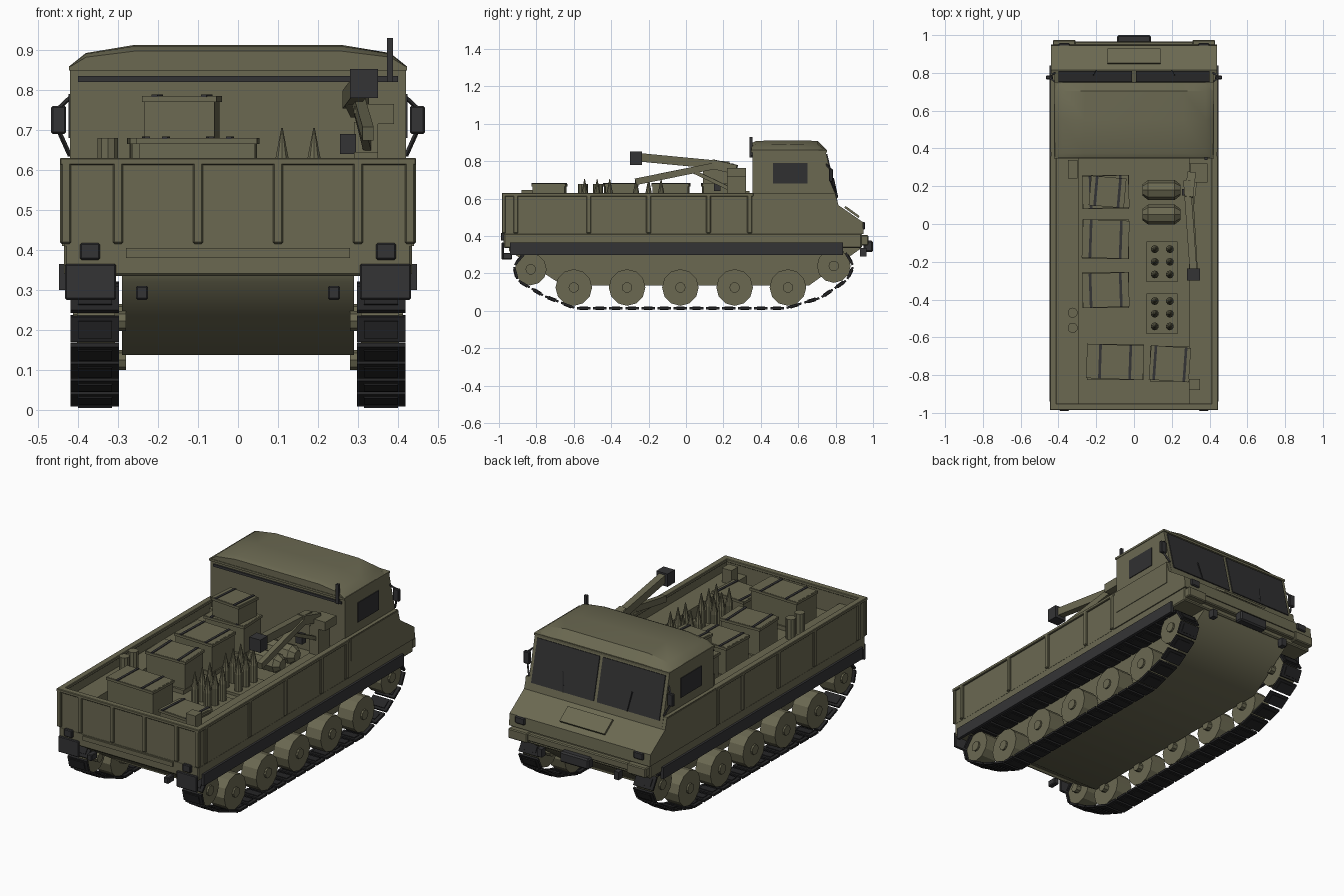
import bpy, bmesh, math
from mathutils import Vector, Matrix

cube = bpy.data.objects.get("Cube")
if cube:
    bpy.data.objects.remove(cube, do_unlink=True)


def material(name, color):
    m = bpy.data.materials.new(name)
    m.use_nodes = True
    m.diffuse_color = (*color, 1)
    bsdf = m.node_tree.nodes["Principled BSDF"]
    bsdf.inputs["Base Color"].default_value = (*color, 1)
    bsdf.inputs["Roughness"].default_value = 0.8
    return m


OLIVE = material("olive paint", (0.146, 0.14, 0.083))
DARK = material("dark grey metal", (0.034, 0.034, 0.036))
TRACK = material("black rubber", (0.018, 0.018, 0.019))
GLASS = material("dark glass", (0.03, 0.03, 0.031))


def finish(name, bm, mat, bevel=0.0, smooth=0):
    bmesh.ops.recalc_face_normals(bm, faces=bm.faces)
    me = bpy.data.meshes.new(name)
    bm.to_mesh(me)
    bm.free()
    me.materials.append(mat)
    ob = bpy.data.objects.new(name, me)
    bpy.context.collection.objects.link(ob)
    if bevel:
        mod = ob.modifiers.new("bevel", 'BEVEL')
        mod.width = bevel
        mod.segments = 1
    if smooth:
        bpy.ops.object.select_all(action='DESELECT')
        ob.select_set(True)
        bpy.context.view_layer.objects.active = ob
        bpy.ops.object.shade_smooth_by_angle(angle=math.radians(smooth))
    return ob


def box(name, center, size, mat=OLIVE, bevel=0.0, rot=None):
    bm = bmesh.new()
    m = Matrix.Translation(center) @ (rot or Matrix()) @ Matrix.Diagonal((*size, 1))
    bmesh.ops.create_cube(bm, size=1, matrix=m)
    return finish(name, bm, mat, bevel)


def span(name, x, y, z, mat=OLIVE, bevel=0.0):
    """Box given by its extents on each axis."""
    return box(name, [sum(a) / 2 for a in (x, y, z)], [abs(a[1] - a[0]) for a in (x, y, z)], mat, bevel)


def beam(name, p, q, w, h, mat=OLIVE):
    p, q = Vector(p), Vector(q)
    d = q - p
    return box(name, (p + q) / 2, (w, d.length, h), mat, rot=d.to_track_quat('Y', 'Z').to_matrix().to_4x4())


def cyl(name, center, r1, r2, depth, axis='Z', sides=12, mat=OLIVE):
    bm = bmesh.new()
    rot = Matrix.Rotation(math.pi / 2, 4, 'Y') if axis == 'X' else Matrix()
    bmesh.ops.create_cone(bm, cap_ends=True, segments=sides, radius1=r1, radius2=r2, depth=depth,
                          matrix=Matrix.Translation(center) @ rot)
    return finish(name, bm, mat)


def loft(name, sections, mat=OLIVE, smooth=0):
    """Skin matching closed rings of points and cap both ends."""
    bm = bmesh.new()
    rings = [[bm.verts.new(p) for p in s] for s in sections]
    n = len(rings[0])
    for a, b in zip(rings, rings[1:]):
        for i in range(n):
            bm.faces.new((a[i], a[(i + 1) % n], b[(i + 1) % n], b[i]))
    bm.faces.new(rings[0])
    bm.faces.new(rings[-1])
    return finish(name, bm, mat, smooth=smooth)


def prism(name, half, profile, smooth=0):
    return loft(name, [[(x, y, z) for y, z in profile] for x in (-half, half)], smooth=smooth)


# hull and body band
prism("lower_hull", 0.29, [(-0.95, 0.36), (-0.945, 0.32), (-0.66, 0.137), (0.66, 0.137), (0.93, 0.33), (0.93, 0.36)], smooth=70)
span("body_band", (-0.435, 0.435), (-0.975, 0.94), (0.335, 0.415), bevel=0.006)

# cargo bed: floor, ledges, walls, rails
span("bed_floor", (-0.43, 0.43), (-0.97, 0.36), (0.41, 0.50))
span("tail_gate", (-0.435, 0.435), (-0.975, -0.955), (0.41, 0.628))
span("tail_gate_rail", (-0.445, 0.445), (-0.985, -0.95), (0.612, 0.63), bevel=0.003)
for s in (-1, 1):
    span("bed_ledge", (s * 0.29, s * 0.43), (-0.96, 0.36), (0.49, 0.565))
    span("bed_wall", (s * 0.415, s * 0.435), (-0.975, 0.36), (0.41, 0.628))
    span("bed_wall_rail", (s * 0.41, s * 0.445), (-0.985, 0.36), (0.612, 0.63), bevel=0.003)
    for y in (-0.91, -0.52, -0.2, 0.12, 0.34):
        span("wall_rib", (s * 0.425, s * 0.445), (y - 0.013, y + 0.013), (0.415, 0.62), bevel=0.004)
    for x in (0.10, 0.30, 0.43):
        span("gate_rib", (s * x - 0.013, s * x + 0.013), (-0.985, -0.965), (0.415, 0.62), bevel=0.004)
span("rear_plate", (-0.28, 0.28), (-0.985, -0.97), (0.38, 0.405))

# cab shell and roof
prism("cab_base", 0.44, [(0.355, 0.41), (0.355, 0.63), (0.797, 0.63), (0.815, 0.565), (0.945, 0.475), (0.95, 0.41)])
prism("cab_upper", 0.42, [(0.355, 0.56), (0.355, 0.86), (0.745, 0.86), (0.815, 0.565)])


def roof_ring(y, k, w):
    pts = [(0.42, 0.85), (0.42, 0.86), (0.38, 0.892), (0.26, 0.912)]
    right = [(x * w, y, 0.85 + (z - 0.85) * k) for x, z in pts]
    return right + [(-x, yy, z) for x, yy, z in reversed(right)]


loft("cab_roof", [roof_ring(0.35, 0.75, 1), roof_ring(0.375, 0.95, 1), roof_ring(0.55, 1, 1),
                  roof_ring(0.705, 0.95, 1), roof_ring(0.75, 0.2, 0.99)], smooth=40)
span("roof_lip", (-0.423, 0.423), (0.347, 0.753), (0.848, 0.86))
span("rear_vent", (-0.40, 0.40), (0.348, 0.358), (0.82, 0.834), DARK)

# windscreen panes and wipers on the sloped front
tilt = Matrix.Rotation(0.233, 4, 'X')
for s in (-1, 1):
    box("windscreen", (s * 0.205, 0.7785, 0.722), (0.39, 0.009, 0.24), GLASS, rot=tilt)
    beam("wiper", (s * 0.2, 0.81, 0.605), (s * 0.215, 0.787, 0.71), 0.006, 0.006, TRACK)
    span("side_window", (s * 0.418, s * 0.424), (0.465, 0.65), (0.68, 0.79), GLASS)
    span("door_panel", (s * 0.438, s * 0.443), (0.38, 0.80), (0.50, 0.625))
    # mirrors
    span("mirror", (s * 0.43, s * 0.467), (0.765, 0.785), (0.69, 0.76), DARK, 0.004)
    beam("mirror_arm_top", (s * 0.415, 0.75, 0.785), (s * 0.447, 0.775, 0.755), 0.008, 0.008, DARK)
    beam("mirror_arm_low", (s * 0.42, 0.80, 0.635), (s * 0.447, 0.775, 0.695), 0.008, 0.008, DARK)
    # nose lights, hooks and steps
    span("headlight", (s * 0.34, s * 0.40), (0.925, 0.957), (0.435, 0.475), DARK, 0.005)
    span("front_hook", (s * 0.225, s * 0.255), (0.93, 0.965), (0.29, 0.335), DARK)
    span("front_step", (s * 0.31, s * 0.43), (0.92, 0.975), (0.35, 0.405), OLIVE, 0.005)
    # rear lights, hooks and mud flaps
    span("tail_light", (s * 0.345, s * 0.395), (-0.99, -0.97), (0.375, 0.417), DARK, 0.004)
    span("rear_hook", (s * 0.225, s * 0.255), (-0.985, -0.93), (0.275, 0.31), DARK, 0.004)
    span("mud_flap", (s * 0.305, s * 0.433), (-0.986, -0.972), (0.275, 0.365), DARK, 0.004)
    span("side_skirt", (s * 0.43, s * 0.447), (-0.94, 0.84), (0.30, 0.365), DARK)
beam("hood_hatch", (0, 0.85, 0.556), (0, 0.925, 0.502), 0.28, 0.012)
span("front_bumper", (-0.43, 0.43), (0.93, 0.965), (0.36, 0.40), OLIVE, 0.005)
span("winch", (-0.09, 0.09), (0.95, 1.0), (0.315, 0.375), DARK, 0.008)
span("antenna", (0.372, 0.388), (0.34, 0.356), (0.82, 0.93), DARK)

# running gear
wheels = [(y, 0.125, 0.098) for y in (-0.60, -0.315, -0.03, 0.26, 0.545)]
wheels += [(-0.83, 0.222, 0.085), (0.79, 0.24, 0.09)]
path = [Vector((0, y, z)) for y, z in [(-0.59, 0.014), (0.53, 0.014), (0.72, 0.07), (0.86, 0.165), (0.895, 0.24),
                                       (0.85, 0.315), (-0.86, 0.31), (-0.92, 0.24), (-0.90, 0.165), (-0.76, 0.08)]]
legs = [(a, b) for a, b in zip(path, path[1:] + path[:1])]
pitch = 0.085
for s in (-1, 1):
    for y, z, r in wheels:
        cyl("road_wheel", (s * 0.355, y, z), r, r, 0.095, 'X')
        cyl("wheel_hub", (s * 0.36, y, z), 0.028, 0.028, 0.105, 'X', 10)
        cyl("wheel_axle", (s * 0.295, y, z), 0.025, 0.025, 0.03, 'X', 8)
    off = Vector((s * 0.358, 0, 0))
    for a, b in legs:
        n = max(1, round((b - a).length / pitch))
        for i in range(n):
            p, q = a.lerp(b, (i + 0.08) / n), a.lerp(b, (i + 0.92) / n)
            beam("track_plate", p + off, q + off, 0.122, 0.012, TRACK)
            m = a.lerp(b, (i + 0.5) / n) + off
            d = (b - a).normalized() * 0.022
            beam("track_pad", m - d, m + d, 0.085, 0.02, TRACK)


# crates with lids and straps, on pallets
def crate(x, y, z, sx, sy, h, angle, gap=0.08, pallet=True):
    rot = Matrix.Rotation(math.radians(angle), 4, 'Z')
    box("crate", (x, y, z + h / 2), (sx, sy, h), rot=rot)
    box("crate_lid", (x, y, z + h - 0.008), (sx + 0.012, sy + 0.012, 0.014), rot=rot)
    for k in (-gap, gap):
        at = Vector((x, y, z + h)) + rot @ Vector((k, 0, 0))
        box("crate_strap", at, (0.014, sy + 0.014, 0.007), DARK, rot=rot)
    if pallet:
        box("pallet", (x, y, 0.51), (sx + 0.01, sy + 0.02, 0.025))


crate(-0.10, -0.73, 0.52, 0.29, 0.17, 0.16, -2)
crate(0.19, -0.74, 0.52, 0.20, 0.17, 0.07, -4)
crate(-0.15, -0.35, 0.52, 0.235, 0.17, 0.16, 2)
crate(-0.15, -0.08, 0.52, 0.235, 0.19, 0.16, -2)
crate(-0.15, 0.17, 0.52, 0.235, 0.16, 0.16, 2)
crate(-0.14, 0.17, 0.68, 0.175, 0.145, 0.105, -5, 0.062, False)

# shells standing in two racks
for y0 in (-0.20, -0.475):
    span("shell_rack", (0.065, 0.23), (y0 - 0.108, y0 + 0.108), (0.49, 0.515))
    for x in (0.11, 0.19):
        for k in (-1, 0, 1):
            y = y0 + k * 0.067
            cyl("shell_body", (x, y, 0.56), 0.021, 0.021, 0.10, sides=10)
            cyl("shell_tip", (x, y, 0.657), 0.021, 0.002, 0.094, sides=10)

# lying drums with tapered ends
for y in (0.18, 0.05):
    cyl("drum", (0.145, y, 0.552), 0.053, 0.053, 0.14, 'X', 8)
    for s in (-1, 1):
        r = (0.053, 0.03) if s > 0 else (0.03, 0.053)
        cyl("drum_end", (0.145 + s * 0.085, y, 0.552), *r, 0.03, 'X', 8)

# small canisters and boxes on the ledges
for y in (-0.47, -0.55):
    cyl("canister", (-0.325, y, 0.62), 0.027, 0.027, 0.118, sides=10)
span("ledge_box", (-0.35, -0.30), (0.24, 0.34), (0.56, 0.64))
span("ledge_box", (0.29, 0.35), (-0.88, -0.82), (0.56, 0.645))

# crane: pedestal, head, folded booms, hook blocks
span("crane_pedestal", (0.29, 0.35), (0.22, 0.32), (0.55, 0.72))
span("crane_head", (0.30, 0.39), (0.22, 0.32), (0.715, 0.765))
beam("crane_knuckle", (0.305, 0.27, 0.755), (0.29, 0.14, 0.785), 0.045, 0.05)
beam("upper_boom", (0.28, 0.23, 0.775), (0.315, -0.26, 0.822), 0.038, 0.045)
beam("lower_boom", (0.30, 0.15, 0.775), (0.325, -0.27, 0.69), 0.028, 0.035)
beam("boom_ram", (0.325, 0.24, 0.65), (0.30, 0.03, 0.75), 0.02, 0.02)
span("boom_end_block", (0.28, 0.35), (-0.30, -0.235), (0.78, 0.852), DARK)
span("hook_block", (0.255, 0.295), (0.15, 0.185), (0.64, 0.69), DARK)
